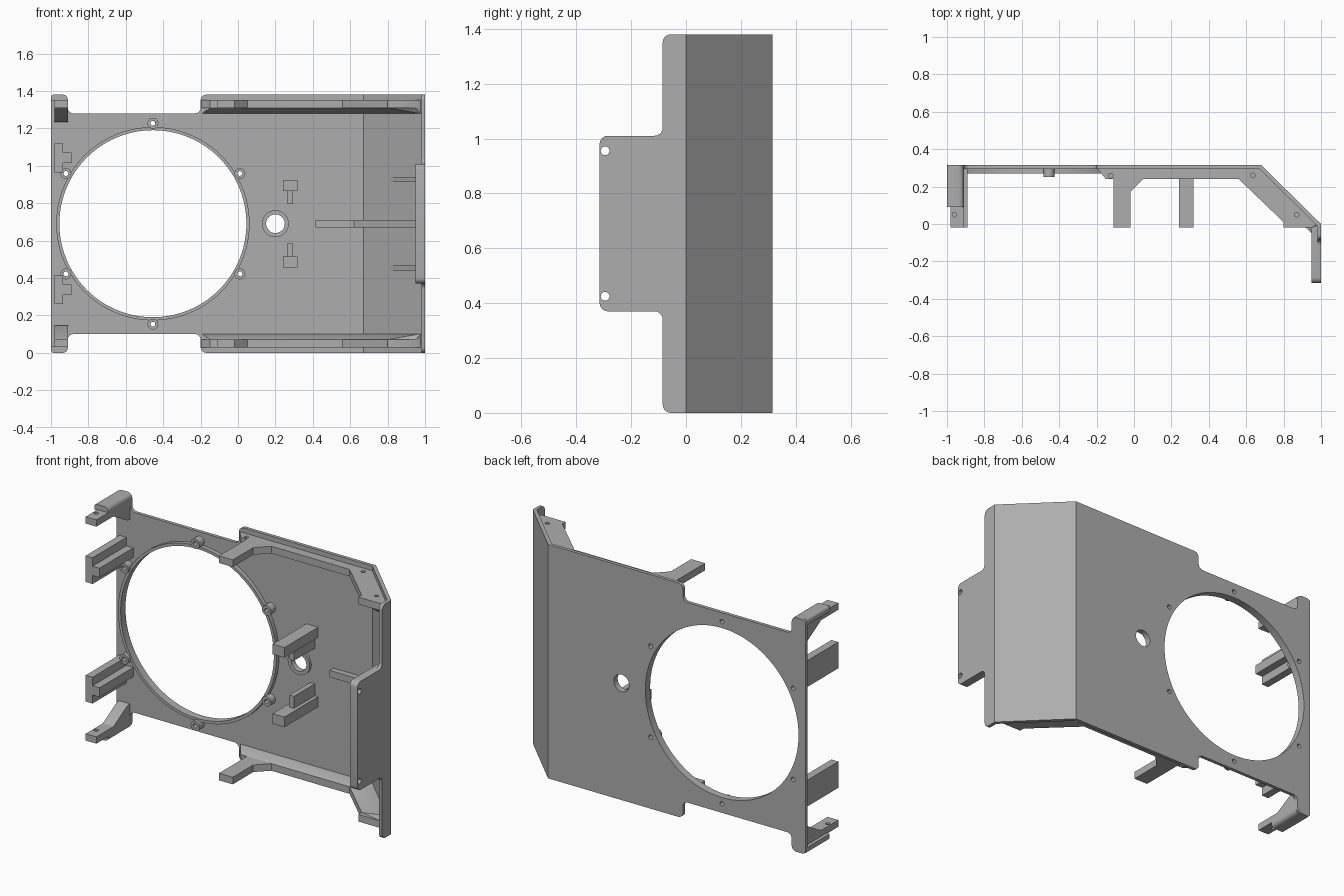
import bpy, bmesh, math
from mathutils import Vector

if "Cube" in bpy.data.objects:
    bpy.data.objects.remove(bpy.data.objects["Cube"])

H = 1.38      # overall height, parts mirror about its middle
BACK = 0.315
FRONT = 0.295
TIP = -0.02   # front end of the posts

grey = bpy.data.materials.new("plain_grey")
grey.use_nodes = True
grey.diffuse_color = (0.42, 0.42, 0.42, 1)
grey.node_tree.nodes["Principled BSDF"].inputs["Base Color"].default_value = (0.42, 0.42, 0.42, 1)

AXES = {"x": lambda u, v, w: (w, u, v),
        "y": lambda u, v, w: (u, w, v),
        "z": lambda u, v, w: (u, v, w)}


def finish(name, bm):
    bmesh.ops.recalc_face_normals(bm, faces=bm.faces)
    mesh = bpy.data.meshes.new(name)
    bm.to_mesh(mesh)
    bm.free()
    mesh.materials.append(grey)
    obj = bpy.data.objects.new(name, mesh)
    bpy.context.collection.objects.link(obj)
    return obj


def loft(bm, axis, loop_a, a, loop_b, b, flip):
    def ring(loop, w):
        pts = [Vector(AXES[axis](u, v, w)) for u, v in loop]
        if flip:
            for p in pts:
                p.z = H - p.z
        return [bm.verts.new(p) for p in pts]
    ra, rb = ring(loop_a, a), ring(loop_b, b)
    bm.faces.new(ra)
    bm.faces.new(rb[::-1])
    for i in range(len(ra)):
        j = (i + 1) % len(ra)
        bm.faces.new((ra[i], rb[i], rb[j], ra[j]))


def solid(name, axis, loop, a, b, mirror=False, loop_b=None):
    bm = bmesh.new()
    for flip in ([False, True] if mirror else [False]):
        loft(bm, axis, loop, a, loop_b or loop, b, flip)
    return finish(name, bm)


def rect(u0, v0, u1, v1):
    return [(u0, v0), (u1, v0), (u1, v1), (u0, v1)]


def circle(u, v, r, n=24):
    return [(u + r * math.cos(2 * math.pi * i / n), v + r * math.sin(2 * math.pi * i / n)) for i in range(n)]


def rounded(corners, steps=5):
    # replace each (u, v, radius) corner with an arc
    out = []
    for i, (u, v, r) in enumerate(corners):
        c = Vector((u, v))
        if r == 0:
            out.append((u, v))
            continue
        p = Vector(corners[i - 1][:2])
        q = Vector(corners[(i + 1) % len(corners)][:2])
        s, e = c + (p - c).normalized() * r, c + (q - c).normalized() * r
        m = s + e - c
        for k in range(steps + 1):
            t = k / steps * math.pi / 2
            w = m + (s - m) * math.cos(t) + (e - m) * math.sin(t)
            out.append((w.x, w.y))
    return out


def cut(obj, axis, loops, a, b):
    bm = bmesh.new()
    for loop in loops:
        loft(bm, axis, loop, a, loop, b, False)
    cutter = finish("hole_cutter", bm)
    mod = obj.modifiers.new("holes", "BOOLEAN")
    mod.operation, mod.solver, mod.object = "DIFFERENCE", "EXACT", cutter
    bpy.context.view_layer.objects.active = obj
    bpy.ops.object.modifier_apply(modifier=mod.name)
    bpy.data.objects.remove(cutter)


def tubes(name, centres, inner, outer, y0, y1, n=24):
    bm = bmesh.new()
    for x, z in centres:
        rings = [[bm.verts.new((u, y, v)) for u, v in circle(x, z, r, n)]
                 for r, y in ((inner, y0), (outer, y0), (outer, y1), (inner, y1))]
        for k in range(4):
            p, q = rings[k], rings[(k + 1) % 4]
            for i in range(n):
                j = (i + 1) % n
                bm.faces.new((p[i], p[j], q[j], q[i]))
    return finish(name, bm)


# Main plate with ears, side notches and openings
MID = H / 2
CX = -0.455
lower = [(-1, 0, .02), (-.91, 0, .03), (-.91, .1, .03), (-.2, .1, .03), (-.2, 0, .03), (.68, 0, 0)]
upper = [(x, H - z, r) for x, z, r in reversed(lower)]
plate = solid("main_plate", "y", rounded(lower + upper), FRONT, BACK)
boss_spots = [(CX + .537 * math.cos(math.radians(30 + 60 * i)),
               MID + .537 * math.sin(math.radians(30 + 60 * i))) for i in range(6)]
cut(plate, "y", [circle(CX, MID, .5, 96), circle(.2, MID, .05, 32)]
    + [circle(x, z, .013, 16) for x, z in boss_spots], .2, .4)

# Raised rim, screw bosses and centre boss
tubes("opening_rim", [(CX, MID)], .5, .517, .27, BACK, 96)
tubes("screw_bosses", boss_spots, .013, .029, .25, .305)
tubes("small_hole_boss", [(.2, MID)], .05, .072, .28, BACK, 32)

# Sloped panel and end flange with its mounting tab
solid("sloped_panel", "z", [(.68, BACK), (1, 0), (.98, -.01), (.67, FRONT)], 0, H)
half = [(.0, 0, 0), (-.085, 0, .03), (-.085, .37, .03), (-.315, .37, .03)]
flange = solid("end_flange", "x",
               rounded(half + [(y, H - z, r) for y, z, r in reversed(half)]), .98, 1)
pad = solid("mounting_tab", "x", rounded([(0, .37, 0), (-.315, .37, .03),
                                          (-.315, H - .37, .03), (0, H - .37, 0)]), .95, .985)
for part in (flange, pad):
    cut(part, "x", [circle(-.295, z, .016, 20) for z in (.425, H - .425)], .9, 1.1)

# Side rails with two posts each, and their sloped inner faces
rail = solid("side_rails", "z", [
    (-.2, .3), (-.15, .24), (-.11, .24), (-.11, TIP), (-.02, TIP), (-.02, .17), (.05, .24),
    (.56, .24), (.8, .01), (.8, TIP), (.95, TIP), (.985, 0), (.675, .305), (-.2, .305)],
    .028, .07, True)
cut(rail, "z", [circle(x, y, .012, 16) for x, y in ((-.125, .258), (.635, .26), (.87, .05))], -.1, H + .1)
solid("rail_fillets", "z",
      [(-.15, .24), (.56, .24), (.8, .01), (.95, TIP), (.985, 0), (.675, .305), (-.15, .305)], .07, .1, True,
      [(-.19, .293), (.668, .293), (.965, 0), (.975, -.01), (.985, 0), (.675, .305), (-.19, .305)])

# Corner ears on the far side: outer slab, tab and brace
solid("ear_slabs", "y", rounded([(-1, 0, .015), (-.91, 0, .025), (-.91, .035, 0), (-1, .035, 0)]),
      .09, .3, True)
ear_tab = solid("ear_tabs", "z", rect(-.98, TIP, -.91, .3), .03, .07, True)
cut(ear_tab, "z", [circle(-.96, .05, .012, 16)], -.1, H + .1)
solid("ear_braces", "x", [(.3, .05), (.3, .145), (.27, .145), (.14, .07), (.14, .05)], -.98, -.91, True)

# Edge posts with a locating nub
solid("edge_posts", "y", [(-.98, .26), (-.935, .26), (-.935, .31), (-.89, .31),
                          (-.89, .365), (-.935, .365), (-.935, .415), (-.98, .415)], TIP, .3, True)

# Centre posts with stems pointing to the middle
solid("centre_posts", "y", rect(.24, .455, .317, .515), TIP, .3, True)
solid("centre_post_stems", "y", rect(.265, .51, .295, .585), .1, .3, True)

# Stiffening ribs behind the tab
solid("long_rib", "z", [(.415, .3), (.415, .26), (.62, .26), (.95, -.05), (.985, -.01), (.675, .3)],
      MID - .02, MID + .02)
solid("short_ribs", "z", [(.815, .15), (.955, -.05), (.985, -.01), (.82, .155)], .44, .468, True)

# Smooth the round parts, keep hard edges sharp
for obj in bpy.context.scene.objects:
    obj.select_set(obj.type == "MESH" and grey.name in obj.data.materials)
bpy.context.view_layer.objects.active = plate
bpy.ops.object.shade_smooth_by_angle(angle=math.radians(30))
